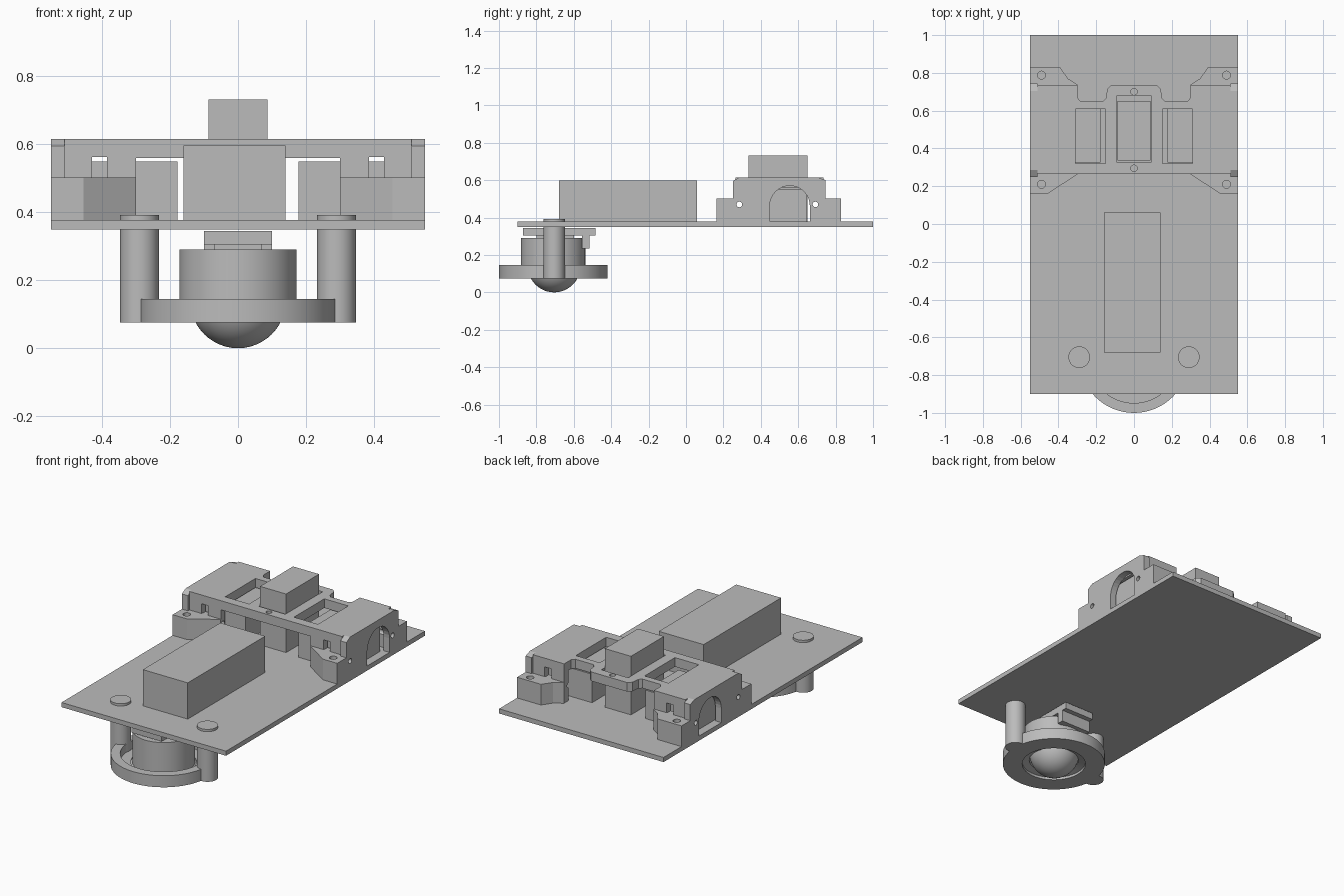
import bpy, bmesh, math
from mathutils import Matrix, Vector

cube = bpy.data.objects.get("Cube")
if cube:
    bpy.data.objects.remove(cube, do_unlink=True)

GREY = (0.5, 0.5, 0.5, 1)
grey = bpy.data.materials.new("plain grey")
grey.use_nodes = True
grey.diffuse_color = GREY
grey.node_tree.nodes["Principled BSDF"].inputs["Base Color"].default_value = GREY


def finish(name, bm, smooth=False):
    bmesh.ops.recalc_face_normals(bm, faces=bm.faces)
    me = bpy.data.meshes.new(name)
    bm.to_mesh(me)
    bm.free()
    me.materials.append(grey)
    ob = bpy.data.objects.new(name, me)
    bpy.context.collection.objects.link(ob)
    if smooth:
        bpy.ops.object.select_all(action='DESELECT')
        ob.select_set(True)
        bpy.context.view_layer.objects.active = ob
        bpy.ops.object.shade_smooth_by_angle(angle=math.radians(35))
    return ob


def prism(name, points, lo, hi, axis='Z'):
    """Extrude an outline along z (points are x, y) or x (points are y, z)."""
    bm = bmesh.new()
    place = (lambda p: (p[0], p[1], lo)) if axis == 'Z' else (lambda p: (lo, p[0], p[1]))
    face = bm.faces.new([bm.verts.new(place(p)) for p in points])
    top = bmesh.ops.extrude_face_region(bm, geom=[face])["geom"]
    shift = Vector((0, 0, hi - lo)) if axis == 'Z' else Vector((hi - lo, 0, 0))
    bmesh.ops.translate(bm, vec=shift, verts=[v for v in top if isinstance(v, bmesh.types.BMVert)])
    return finish(name, bm)


def box(name, x, y, z):
    return prism(name, [(x[0], y[0]), (x[1], y[0]), (x[1], y[1]), (x[0], y[1])], *z)


def cylinder(name, centre, r, depth, axis='Z', sides=48):
    bm = bmesh.new()
    m = Matrix.Translation(centre)
    if axis == 'X':
        m = m @ Matrix.Rotation(math.pi / 2, 4, 'Y')
    bmesh.ops.create_cone(bm, cap_ends=True, segments=sides, radius1=r, radius2=r,
                          depth=depth, matrix=m)
    return finish(name, bm, True)


def lathe(name, profile, centre, steps=64):
    """Spin a closed (radius, z) profile round a vertical axis."""
    bm = bmesh.new()
    verts = [bm.verts.new((r, 0, z)) for r, z in profile]
    edges = [bm.edges.new((v, verts[i - 1])) for i, v in enumerate(verts)]
    bmesh.ops.spin(bm, geom=verts + edges, axis=(0, 0, 1), cent=(0, 0, 0),
                   angle=math.tau, steps=steps)
    bmesh.ops.remove_doubles(bm, verts=bm.verts, dist=1e-4)
    bmesh.ops.translate(bm, vec=centre, verts=bm.verts)
    return finish(name, bm, True)


def apply_boolean(ob, tools, operation='DIFFERENCE'):
    for tool in tools:
        mod = ob.modifiers.new("cut", 'BOOLEAN')
        mod.operation, mod.solver, mod.object = operation, 'EXACT', tool
    deps = bpy.context.evaluated_depsgraph_get()
    mesh = bpy.data.meshes.new_from_object(ob.evaluated_get(deps))
    ob.modifiers.clear()
    ob.data = mesh
    for tool in tools:
        bpy.data.objects.remove(tool, do_unlink=True)


def mirrored(points):
    return points + [(-x, y) for x, y in reversed(points)]


DECK = 0.378

# Deck plate and battery
box("deck_plate", (-0.55, 0.55), (-0.9, 1), (0.35, DECK))
box("battery_box", (-0.16, 0.14), (-0.68, 0.06), (DECK, 0.597))

# Motor housing shell with rounded notches at the back
outline = mirrored([(0.51, 0.265), (0.51, 0.735), (0.3, 0.735), (0.3, 0.67), (0.285, 0.65),
                    (0.165, 0.65), (0.148, 0.665), (0.142, 0.715), (0.12, 0.735)])
housing = prism("motor_housing", outline, DECK, 0.615)
cutters = [box("cavity", (-0.52, 0.52), (0.305, 0.695), (0.3, 0.56)),
           box("middle_opening", (-0.3, 0.3), (0, 1), (0.3, 0.56)),
           box("centre_slot", (-0.09, 0.09), (0.325, 0.68), (0.5, 0.7))]
for y in (0.295, 0.7):
    cutters.append(cylinder("screw_hole", (0, y, 0.6), 0.017, 0.2, sides=20))
for y in (0.285, 0.692):
    cutters.append(cylinder("axle_pin_hole", (0, y, 0.47), 0.015, 2, 'X', 20))
for s in (-1, 1):
    cutters.append(box("top_window", sorted((s * 0.15, s * 0.31)), (0.32, 0.61), (0.5, 0.7)))
    cutters.append(box("wall_window", sorted((s * 0.385, s * 0.43)), (0.2, 0.8), (0.5, 0.562)))
apply_boolean(housing, cutters)

for s, side in ((1, "left"), (-1, "right")):
    # End wall with clipped corners and an arched opening
    wall = prism(side + "_end_wall",
                 [(0.25, DECK), (0.745, DECK), (0.745, 0.6), (0.705, 0.615),
                  (0.285, 0.615), (0.25, 0.595)], s * 0.51, s * 0.55, 'X')
    arch = [(0.448, 0.3), (0.662, 0.3)]
    arch += [(0.555 + 0.107 * math.cos(a * math.pi / 16), 0.463 + 0.107 * math.sin(a * math.pi / 16))
             for a in range(17)]
    holes = [prism("arch_cut", arch, s * 0.4, s * 0.7, 'X')]
    for y in (0.285, 0.692):
        holes.append(cylinder("pin_cut", (s * 0.53, y, 0.47), 0.015, 0.3, 'X', 20))
    apply_boolean(wall, holes)

    # Screw ears front and back
    ears = {"front": [(0.55, 0.162), (0.455, 0.162), (0.3, 0.262), (0.3, 0.27), (0.55, 0.27)],
            "back": [(0.55, 0.828), (0.39, 0.828), (0.35, 0.77), (0.3, 0.738), (0.3, 0.73),
                     (0.55, 0.73)]}
    for end, pts in ears.items():
        ear = prism(f"{side}_{end}_ear", [(s * x, y) for x, y in pts], DECK, 0.503)
        y = 0.21 if end == "front" else 0.788
        apply_boolean(ear, [cylinder("ear_hole", (s * 0.49, y, 0.45), 0.021, 0.3, sides=20)])

    # Motor inside the housing
    box(side + "_motor", sorted((s * 0.178, s * 0.5)), (0.325, 0.643), (DECK, 0.55))

    # Caster mounting post
    cylinder(side + "_caster_post", (s * 0.29, -0.705, 0.2335), 0.057, 0.317)

# Central block standing up through the housing
box("centre_block", (-0.087, 0.087), (0.335, 0.65), (DECK, 0.732))

# Ball caster: ring, holder, ball and retaining clip
centre = (0, -0.71, 0)
lathe("caster_ring", [(0.18, 0.075), (0.29, 0.075), (0.29, 0.145), (0.238, 0.145),
                      (0.238, 0.095), (0.18, 0.095)], centre)
lathe("ball_holder", [(0.14, 0.1), (0.18, 0.09), (0.172, 0.095), (0.172, 0.29), (0, 0.29),
                      (0, 0.27), (0.14, 0.27)], centre)
bm = bmesh.new()
bmesh.ops.create_uvsphere(bm, u_segments=48, v_segments=24, radius=0.141,
                          matrix=Matrix.Translation((0, -0.705, 0.141)))
finish("caster_ball", bm, True)
box("clip_spacer", (-0.07, 0.07), (-0.8, -0.6), (0.285, 0.31))
box("clip_plate", (-0.1, 0.1), (-0.872, -0.485), (0.305, 0.345))
box("clip_foot", (-0.1, 0.1), (-0.555, -0.515), (0.235, 0.31))
